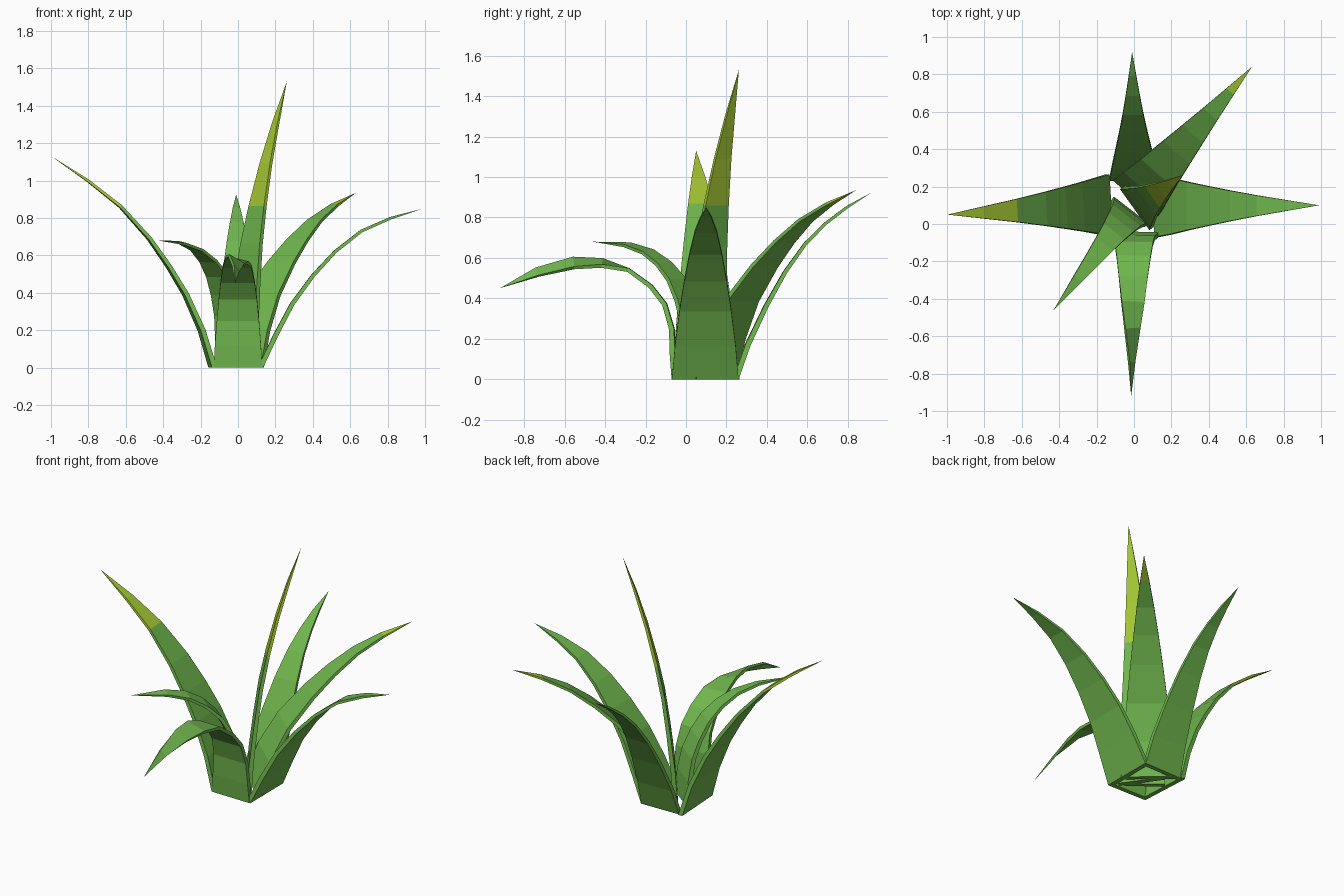
import bpy, bmesh, math
from mathutils import Vector

if "Cube" in bpy.data.objects:
    bpy.data.objects.remove(bpy.data.objects["Cube"])


def material(name, rgb):
    m = bpy.data.materials.new(name)
    m.diffuse_color = (*rgb, 1)
    m.use_nodes = True
    m.node_tree.nodes["Principled BSDF"].inputs["Base Color"].default_value = m.diffuse_color
    return m


GREEN = material("leaf green", (0.16, 0.47, 0.075))
LIME = material("yellow green tip", (0.38, 0.58, 0.035))


def leaf(name, base, tip, path, width, tip_cut=9, roll=0, thick=0.028):
    """Sweep a tapering flat blade. path = (distance outward, height) pairs;
    segments starting above height tip_cut get the tip colour."""
    base, tip = Vector((*base, 0)), Vector((*tip, 0))
    f = (tip - base).normalized()
    side0 = Vector((f.y, -f.x, 0))
    pts = [base + f * s + Vector((0, 0, z)) for s, z in path]
    total = sum((b - a).length for a, b in zip(pts, pts[1:]))
    bm = bmesh.new()
    prev, run = None, 0
    last = len(pts) - 1
    for i, p in enumerate(pts):
        if i:
            run += (p - pts[i - 1]).length
        t = run / total
        if i == last:
            ring = [bm.verts.new(p)]
        else:
            tan = (pts[i + 1] - pts[max(i - 1, 0)]).normalized()
            n = side0.cross(tan) if i else -f      # flat cut on the ground
            r = roll * max(0, (t - 0.5) / 0.35)
            side = side0 * math.cos(r) + n * math.sin(r)
            n = n * math.cos(r) - side0 * math.sin(r)
            w = width / 2 * (1 - t ** 1.25)
            h = thick / 2 * (1 - 0.6 * t)
            ring = [bm.verts.new(p + side * w * a + n * h * b)
                    for a, b in ((-1, -1), (1, -1), (1, 1), (-1, 1))]
        if prev:
            for k in range(4):
                a, b = prev[k], prev[(k + 1) % 4]
                if i == last:
                    face = bm.faces.new((a, b, ring[0]))
                else:
                    face = bm.faces.new((a, b, ring[(k + 1) % 4], ring[k]))
                face.material_index = int(path[i - 1][1] >= tip_cut)
        else:
            bm.faces.new(ring[::-1])
        prev = ring
    bmesh.ops.recalc_face_normals(bm, faces=bm.faces[:])
    me = bpy.data.meshes.new(name)
    bm.to_mesh(me)
    bm.free()
    me.materials.append(GREEN)
    me.materials.append(LIME)
    bpy.context.collection.objects.link(bpy.data.objects.new(name, me))


# Four outer leaves whose bases form a hollow box
leaf("left_leaf", (-0.135, 0.10), (-1, 0.05),
     [(0, 0), (0.06, 0.2), (0.145, 0.39), (0.235, 0.54), (0.34, 0.69),
      (0.495, 0.862), (0.67, 1.0), (0.865, 1.13)], 0.33, tip_cut=0.85)
leaf("right_leaf", (0.12, 0.095), (1, 0.10),
     [(0, 0), (0.08, 0.17), (0.17, 0.34), (0.28, 0.49), (0.40, 0.62),
      (0.54, 0.73), (0.70, 0.80), (0.87, 0.85)], 0.33)
leaf("front_leaf", (0, -0.055), (-0.015, -0.92),
     [(0, 0), (0.01, 0.12), (0.015, 0.25), (0.05, 0.37), (0.12, 0.46),
      (0.23, 0.54), (0.36, 0.575), (0.50, 0.575), (0.68, 0.53), (0.865, 0.45)],
     0.26, roll=math.radians(55))
leaf("back_leaf", (0, 0.245), (-0.01, 0.92),
     [(0, 0), (0.06, 0.17), (0.15, 0.36), (0.245, 0.53), (0.345, 0.67),
      (0.445, 0.77), (0.55, 0.85), (0.675, 0.925)], 0.26)

# Inner diagonal leaves
leaf("back_right_leaf", (0.0, 0.125), (0.63, 0.84),
     [(0.02, 0), (0.09, 0.2), (0.20, 0.39), (0.35, 0.56), (0.48, 0.68),
      (0.62, 0.785), (0.78, 0.868), (0.955, 0.935)], 0.31, tip_cut=0.86)
leaf("front_left_leaf", (-0.025, 0.065), (-0.43, -0.46),
     [(0, 0), (0.01, 0.15), (0.035, 0.28), (0.08, 0.39), (0.14, 0.49),
      (0.22, 0.57), (0.32, 0.63), (0.45, 0.665), (0.663, 0.68)],
     0.23, roll=math.radians(12))

# Tall upright leaf in the middle
leaf("upright_leaf", (0.015, 0.085), (0.262, 0.262),
     [(0, 0), (0.015, 0.22), (0.04, 0.44), (0.07, 0.66), (0.11, 0.862),
      (0.165, 1.09), (0.23, 1.31), (0.303, 1.53)], 0.27, tip_cut=0.86)
